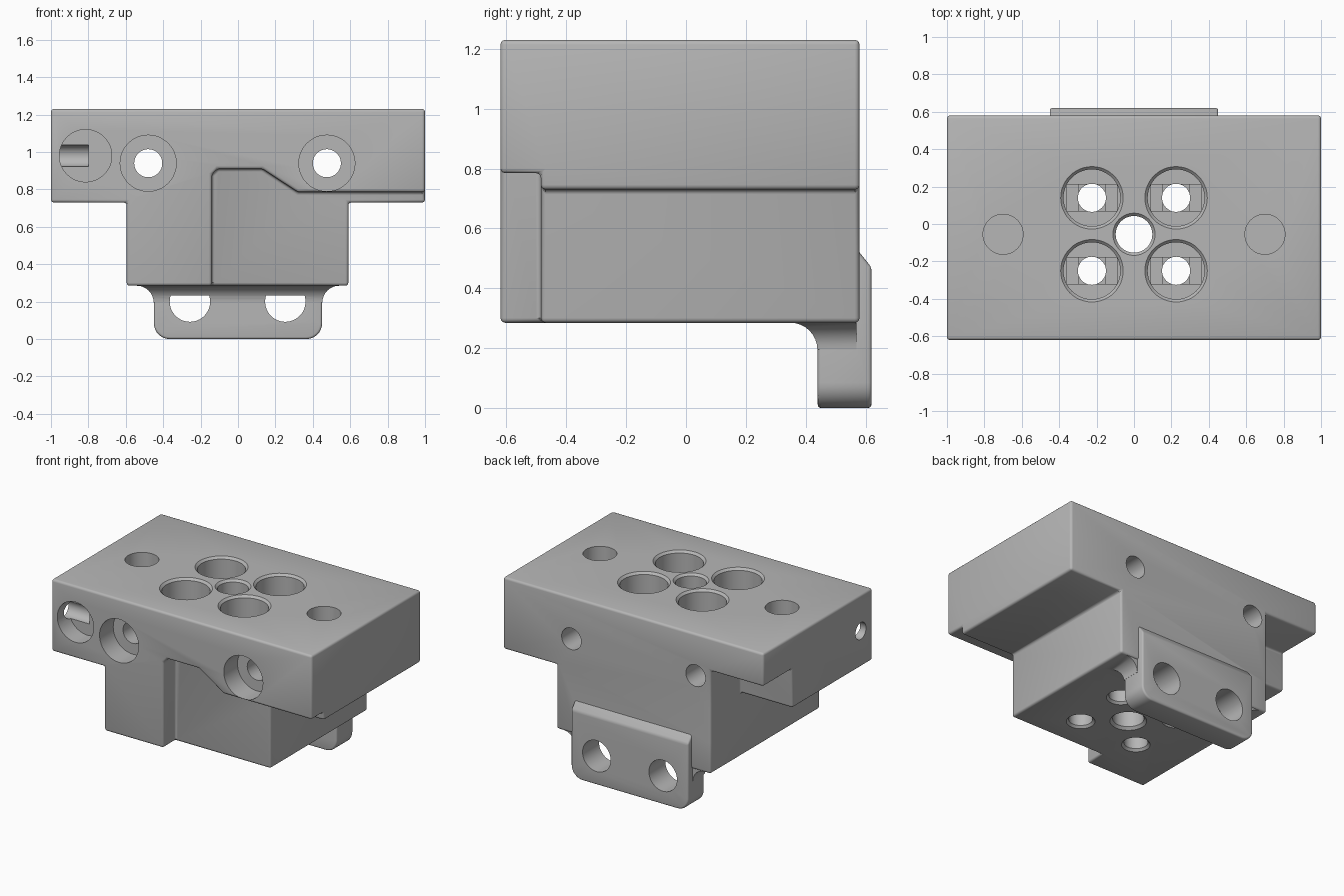
import bpy, bmesh, math
from mathutils import Matrix, Vector

cube = bpy.data.objects.get("Cube")
if cube:
    bpy.data.objects.remove(cube, do_unlink=True)

grey = bpy.data.materials.new("plain grey")
grey.use_nodes = True
grey.diffuse_color = (0.47, 0.47, 0.47, 1)
grey.node_tree.nodes["Principled BSDF"].inputs["Base Color"].default_value = grey.diffuse_color


def finish(bm, name):
    bmesh.ops.recalc_face_normals(bm, faces=bm.faces)
    mesh = bpy.data.meshes.new(name)
    bm.to_mesh(mesh)
    bm.free()
    mesh.materials.append(grey)
    ob = bpy.data.objects.new(name, mesh)
    bpy.context.collection.objects.link(ob)
    return ob


def loft(name, rings):
    """Closed solid through rings with equal point counts."""
    bm = bmesh.new()
    loops = [[bm.verts.new(p) for p in ring] for ring in rings]
    n = len(loops[0])
    for a, b in zip(loops, loops[1:]):
        for i in range(n):
            j = (i + 1) % n
            bm.faces.new((a[i], a[j], b[j], b[i]))
    bm.faces.new(loops[0])
    bm.faces.new(loops[-1])
    return finish(bm, name)


def prism(name, outline, y0, y1):
    return loft(name, [[(x, y, z) for x, z in outline] for y in (y0, y1)])


def box(name, x0, x1, y0, y1, z0, z1):
    return prism(name, [(x0, z0), (x1, z0), (x1, z1), (x0, z1)], y0, y1)


def bore(profile, at, axis="Z"):
    """Round stepped cutter: profile of (radius, distance along the axis)."""
    n = 48
    rings = [[(r * math.cos(math.tau * i / n), r * math.sin(math.tau * i / n), d)
              for i in range(n)] for r, d in profile]
    ob = loft("bore_cutter", rings)
    turn = {"Z": Matrix(), "Y": Matrix.Rotation(-math.pi / 2, 4, "X"),
            "X": Matrix.Rotation(math.pi / 2, 4, "Y")}[axis]
    ob.data.transform(Matrix.Translation(Vector(at)) @ turn)
    return ob


def apply(ob, mod):
    with bpy.context.temp_override(object=ob, active_object=ob, selected_objects=[ob]):
        bpy.ops.object.modifier_apply(modifier=mod.name)


def combine(ob, other, operation="DIFFERENCE"):
    other.hide_render = True
    bpy.context.view_layer.update()
    mod = ob.modifiers.new("cut", "BOOLEAN")
    mod.operation, mod.object, mod.solver = operation, other, "EXACT"
    apply(ob, mod)
    bpy.data.objects.remove(other, do_unlink=True)


def soften(ob, width):
    mod = ob.modifiers.new("soft", "BEVEL")
    mod.width, mod.segments, mod.limit_method = width, 3, "ANGLE"
    mod.angle_limit = math.radians(30)
    apply(ob, mod)


# T-shaped carriage body
LOW, SHELF, TOP = 0.285, 0.73, 1.23
FRONT, BACK = -0.62, 0.58
body = prism("carriage_body", [(-0.595, LOW), (0.59, LOW), (0.59, SHELF), (1, SHELF),
                               (1, TOP), (-1, TOP), (-1, SHELF), (-0.595, SHELF)], FRONT, BACK)

# Stepped front recess and notch under the rear corner
combine(body, prism("recess_cutter", [(-0.14, 0.1), (1.2, 0.1), (1.2, 0.785), (0.32, 0.785),
                                      (0.13, 0.91), (-0.11, 0.91), (-0.14, 0.88)], -0.8, -0.485))
combine(body, box("notch_cutter", -1.2, -0.595, 0.26, 0.8, 0.5, 1.0))
soften(body, 0.016)

# Rear mounting tab with rounded lower corners and a sloped top edge
bm = bmesh.new()
bmesh.ops.create_cube(bm, size=1)
for v in bm.verts:
    back, up = v.co.y > 0, v.co.z > 0
    v.co = (math.copysign(0.45, v.co.x), 0.62 if back else 0.44,
            (0.47 if back else 0.695) if up else 0)
corners = [e for e in bm.edges if all(v.co.z == 0 for v in e.verts)
           and abs(e.verts[0].co.x - e.verts[1].co.x) < 0.1]
bmesh.ops.bevel(bm, geom=corners, offset=0.085, segments=8, affect="EDGES", profile=0.5)
tab = finish(bm, "mounting_tab")
soften(tab, 0.012)
combine(body, tab, "UNION")

# Concave fillet joining the tab to the underside
rings = []
for i in range(9):
    a = math.pi / 2 * i / 8
    d, z = 0.09 * (1 - math.cos(a)) + 0.001, 0.195 + 0.09 * math.sin(a)
    rings.append([(-0.45 - d, 0.44 - d, z), (0.45 + d, 0.44 - d, z),
                  (0.45 + d, 0.57, z), (-0.45 - d, 0.57, z)])
rings.append([(x, y, LOW + 0.05) for x, y, z in rings[-1]])
combine(body, loft("tab_fillet", rings), "UNION")

# Central through hole with chamfered ends
MID = -0.055
combine(body, bore([(0.13, LOW - 0.015), (0.098, LOW + 0.017), (0.098, TOP - 0.015),
                    (0.128, TOP + 0.015)], (0, MID, 0)))

# Four counterbored bolt holes with printed bridge steps
SEAT = 0.78
for x in (-0.225, 0.225):
    for y in (MID - 0.195, MID + 0.195):
        combine(body, bore([(0.105, LOW - 0.015), (0.075, LOW + 0.015), (0.075, SEAT),
                            (0.152, SEAT), (0.152, TOP - 0.015), (0.182, TOP + 0.015)],
                           (x, y, 0)))
        combine(body, box("slot_cutter", x - 0.135, x + 0.135, y - 0.07, y + 0.07,
                          SEAT - 0.02, SEAT + 0.02))
        combine(body, box("square_cutter", x - 0.07, x + 0.07, y - 0.07, y + 0.07,
                          SEAT - 0.04, SEAT + 0.01))

for x in (-0.7, 0.7):
    # Blind pocket in the top
    combine(body, bore([(0.107, TOP - 0.25), (0.107, TOP + 0.1)], (x, MID, 0)))
for x in (-0.48, 0.475):
    # Front to back clamp hole with a wide front seat
    combine(body, bore([(0.15, FRONT - 0.1), (0.15, FRONT + 0.15), (0.075, FRONT + 0.15),
                        (0.075, BACK + 0.1)], (x, 0, 0.94), "Y"))
for x in (-0.257, 0.253):
    # Tab screw hole
    combine(body, bore([(0.108, 0.43), (0.108, 0.7)], (x, 0, 0.2), "Y"))

# Round front pocket met by a side hole
combine(body, bore([(0.14, FRONT - 0.1), (0.14, FRONT + 0.13)], (-0.815, 0, 0.98), "Y"))
combine(body, bore([(0.058, -1.1), (0.058, -0.8)], (0, -0.49, 0.98), "X"))

# Crisp shading on flats, smooth on bores and rounded edges
bpy.ops.object.select_all(action="DESELECT")
body.select_set(True)
bpy.context.view_layer.objects.active = body
bpy.ops.object.shade_smooth_by_angle(angle=math.radians(32))
